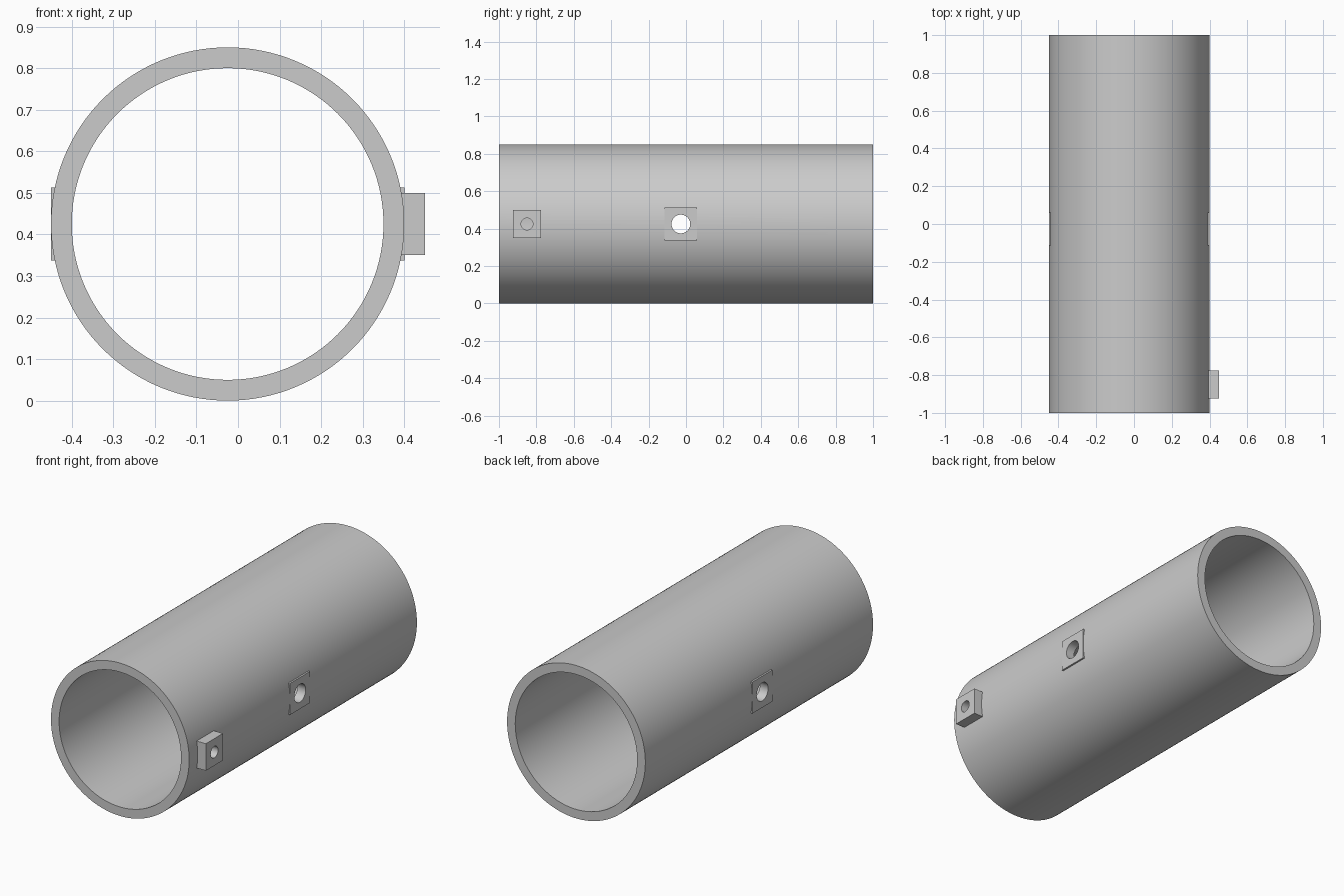
import bpy
import bmesh
import math
from mathutils import Matrix, Vector

if "Cube" in bpy.data.objects:
    bpy.data.objects.remove(bpy.data.objects["Cube"], do_unlink=True)

AXIS_X, AXIS_Z = -0.025, 0.425      # tube centre line
OUTER, INNER, LENGTH = 0.425, 0.375, 2.0
PORT_Y, BOSS_Y = -0.0275, -0.85     # centres of the drilled holes

grey = bpy.data.materials.new("plain grey")
grey.use_nodes = True
grey.diffuse_color = (0.6, 0.6, 0.6, 1)
grey.node_tree.nodes["Principled BSDF"].inputs["Base Color"].default_value = (0.6, 0.6, 0.6, 1)


def finish(name, bm):
    bmesh.ops.recalc_face_normals(bm, faces=bm.faces)
    mesh = bpy.data.meshes.new(name)
    bm.to_mesh(mesh)
    bm.free()
    mesh.materials.append(grey)
    obj = bpy.data.objects.new(name, mesh)
    bpy.context.collection.objects.link(obj)
    return obj


def box(name, x0, x1, y, size):
    """Square block on the side of the tube, between two x positions."""
    bm = bmesh.new()
    place = Matrix.Translation(((x0 + x1) / 2, y, AXIS_Z))
    scale = Matrix.Diagonal((abs(x1 - x0), size, size, 1))
    bmesh.ops.create_cube(bm, size=1, matrix=place @ scale)
    return finish(name, bm)


def drill(name, x0, x1, y, radius):
    """Round cutter running along x."""
    bm = bmesh.new()
    place = Matrix.Translation(((x0 + x1) / 2, y, AXIS_Z))
    bmesh.ops.create_cone(bm, cap_ends=True, segments=48, radius1=radius, radius2=radius,
                          depth=x1 - x0, matrix=place @ Matrix.Rotation(math.pi / 2, 4, 'Y'))
    obj = finish(name, bm)
    obj.hide_render = True
    return obj


def select_only(obj):
    bpy.ops.object.select_all(action='DESELECT')
    obj.select_set(True)
    bpy.context.view_layer.objects.active = obj


def cut(obj, cutter):
    mod = obj.modifiers.new("hole", 'BOOLEAN')
    mod.operation = 'DIFFERENCE'
    mod.solver = 'EXACT'
    mod.object = cutter
    select_only(obj)
    bpy.ops.object.modifier_apply(modifier=mod.name)


# Open tube: a wall section spun around the centre line
bm = bmesh.new()
section = [bm.verts.new((AXIS_X + r, y, AXIS_Z)) for r, y in
           ((INNER, -LENGTH / 2), (OUTER, -LENGTH / 2), (OUTER, LENGTH / 2), (INNER, LENGTH / 2))]
edges = [bm.edges.new((section[i], section[(i + 1) % 4])) for i in range(4)]
bmesh.ops.spin(bm, geom=section + edges, cent=Vector((AXIS_X, 0, AXIS_Z)), axis=(0, 1, 0),
               angle=math.tau, steps=128, use_merge=True)
bmesh.ops.remove_doubles(bm, verts=bm.verts, dist=0.0001)
tube = finish("tube", bm)

# Flat square pads around the cross hole, one on each side
pads = [box(f"{side}_pad", AXIS_X + s * 0.385, AXIS_X + s * 0.4255, PORT_Y, 0.175)
        for side, s in (("left", 1), ("right", -1))]

# Raised boss near the front on the left side
boss = box("boss", AXIS_X + 0.385, 0.45, BOSS_Y, 0.15)

# Cross hole through both walls, and a smaller hole through the boss
cross_drill = drill("cross_drill", -0.7, 0.7, PORT_Y, 0.05)
boss_drill = drill("boss_drill", 0.2, 0.7, BOSS_Y, 0.032)
for part in [tube] + pads:
    cut(part, cross_drill)
for part in (tube, boss):
    cut(part, boss_drill)
for cutter in (cross_drill, boss_drill):
    bpy.data.objects.remove(cutter, do_unlink=True)

for part in [tube, boss] + pads:
    select_only(part)
    bpy.ops.object.shade_smooth_by_angle(angle=math.radians(30))
